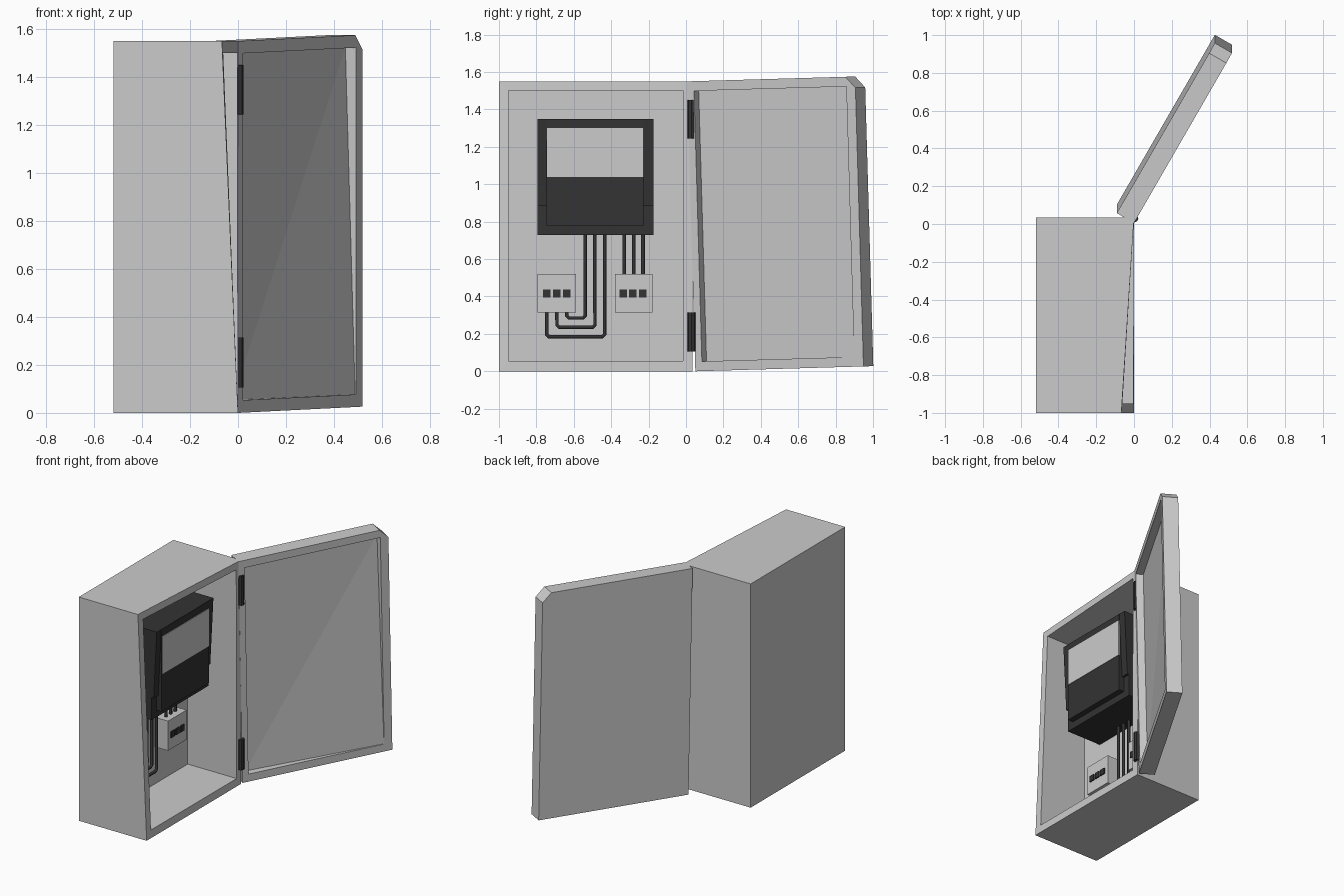
import bpy, bmesh, math
from mathutils import Vector

if "Cube" in bpy.data.objects:
    bpy.data.objects.remove(bpy.data.objects["Cube"])


def material(name, v):
    m = bpy.data.materials.new(name)
    m.diffuse_color = (v, v, v, 1)
    m.use_nodes = True
    m.node_tree.nodes["Principled BSDF"].inputs["Base Color"].default_value = m.diffuse_color
    return m


GREY = material("light grey", 0.60)
BLACK = material("charcoal", 0.033)


def mesh_object(name, verts, faces, mat):
    bm = bmesh.new()
    vs = [bm.verts.new(v) for v in verts]
    for f in faces:
        bm.faces.new([vs[i] for i in f])
    bmesh.ops.recalc_face_normals(bm, faces=bm.faces)
    me = bpy.data.meshes.new(name)
    bm.to_mesh(me)
    bm.free()
    me.materials.append(mat)
    ob = bpy.data.objects.new(name, me)
    bpy.context.collection.objects.link(ob)
    return ob


def prism(name, profile, y0, y1, mat):
    """Extrude an (x, z) profile along y."""
    n = len(profile)
    verts = [(x, y, z) for y in (y0, y1) for x, z in profile]
    faces = [tuple(range(n)), tuple(range(n, 2 * n))]
    faces += [(i, (i + 1) % n, n + (i + 1) % n, n + i) for i in range(n)]
    return mesh_object(name, verts, faces, mat)


def box(name, x, y, z, mat):
    return prism(name, [(x[0], z[0]), (x[1], z[0]), (x[1], z[1]), (x[0], z[1])], y[0], y[1], mat)


def ring(a, b, n=4):
    """Quads joining two loops of n vertices starting at a and b."""
    return [(a + i, a + (i + 1) % n, b + (i + 1) % n, b + i) for i in range(n)]


H, Y0, Y1, WALL = 1.55, -1.0, 0.035, -0.375


# Cabinet: open towards +x, its rim pulled in at the top front corner
def rim(y, z):
    return (-0.067 * (Y1 - y) / (Y1 - Y0) * z / H, y, z)


outer = [(Y0, 0), (Y1, 0), (Y1, H), (Y0, H)]
inner = [(-0.95, 0.055), (-0.015, 0.055), (-0.015, 1.50), (-0.95, 1.50)]
verts = [(-0.52, y, z) for y, z in outer] + [rim(y, z) for y, z in outer]
verts += [rim(y, z) for y, z in inner] + [(WALL, y, z) for y, z in inner]
mesh_object("cabinet", verts,
            [(0, 1, 2, 3), (12, 13, 14, 15)] + ring(0, 4) + ring(4, 8) + ring(8, 12), GREY)

# Door: swung open 60 degrees and slightly tilted
A, TILT = math.radians(60), 0.029


def door_point(u, d, z):
    x = u * math.cos(A) - d * math.sin(A)
    y = u * math.sin(A) + d * math.cos(A)
    return Vector((x, 0.05 + y - TILT * z, z + TILT * y))


L = 1.038
edge = [(0, 0), (L, 0), (L, 1.49), (0.978, H), (0, H)]
hole = [(0.042, 0.052), (0.982, 0.052), (0.982, 1.498), (0.042, 1.498)]
depth = [0.05, 0.003, 0.05, 0.05]
verts = [door_point(u, 0.105, z) for u, z in edge] + [door_point(u, 0, z) for u, z in edge]
verts += [door_point(u, 0, z) for u, z in hole]
verts += [door_point(u, d, z) for (u, z), d in zip(hole, depth)]
faces = [(0, 1, 2, 3, 4)] + ring(0, 5, 5) + ring(10, 14)
faces += [(5, 6, 11, 10), (6, 7, 12, 11), (7, 8, 12), (8, 9, 13, 12), (9, 5, 10, 13)]
faces += [(14, 15, 16), (14, 16, 17)]
mesh_object("door", verts, faces, GREY)

# Hinges
for name, z0, z1 in (("lower_hinge", 0.105, 0.315), ("upper_hinge", 1.245, 1.45)):
    bpy.ops.mesh.primitive_cylinder_add(vertices=8, radius=0.022, depth=z1 - z0,
                                        location=(0.001, 0.03, (z0 + z1) / 2))
    bpy.context.object.name = name
    bpy.context.object.data.materials.append(BLACK)

# Meter: wedge body, raised front cover and display window
prism("meter_body", [(WALL, 0.73), (-0.105, 0.73), (-0.105, 0.885), (-0.09, 0.885),
                     (-0.066, 1.35), (WALL, 1.35)], -0.795, -0.175, BLACK)
box("meter_cover", (-0.2, -0.064), (-0.745, -0.228), (0.78, 1.349), BLACK)
box("meter_display", (-0.066, -0.060), (-0.743, -0.228), (1.04, 1.30), GREY)

# Terminal boxes with three contacts each
LEFT, RIGHT = (-0.745, -0.69, -0.638), (-0.335, -0.284, -0.232)
for side, y0, y1, ys in (("left", -0.795, -0.588, LEFT), ("right", -0.38, -0.178, RIGHT)):
    box(side + "_terminal_box", (WALL, -0.27), (y0, y1), (0.315, 0.52), GREY)
    for i, y in enumerate(ys):
        box(f"{side}_contact_{i}", (-0.28, -0.262), (y - 0.02, y + 0.02), (0.395, 0.437), BLACK)


# Wires: square-ish bent tubes
def wire(name, pts):
    cu = bpy.data.curves.new(name, 'CURVE')
    cu.dimensions = '3D'
    cu.bevel_depth = 0.011
    cu.bevel_resolution = 1
    cu.use_fill_caps = True
    sp = cu.splines.new('POLY')
    sp.points.add(len(pts) - 1)
    for p, (y, z) in zip(sp.points, pts):
        p.co = (-0.32, y, z, 1)
    cu.materials.append(BLACK)
    bpy.context.collection.objects.link(bpy.data.objects.new(name, cu))


B = 0.012
for i in range(3):
    y = -0.33 + 0.05 * i
    wire(f"straight_wire_{i}", [(y, 0.51), (y, 0.74)])
    a, b, z = LEFT[i], -0.435 - 0.052 * i, 0.185 + 0.05 * i
    wire(f"bent_wire_{i}", [(a, 0.33), (a, z + B), (a + B, z), (b - B, z), (b, z + B), (b, 0.74)])
